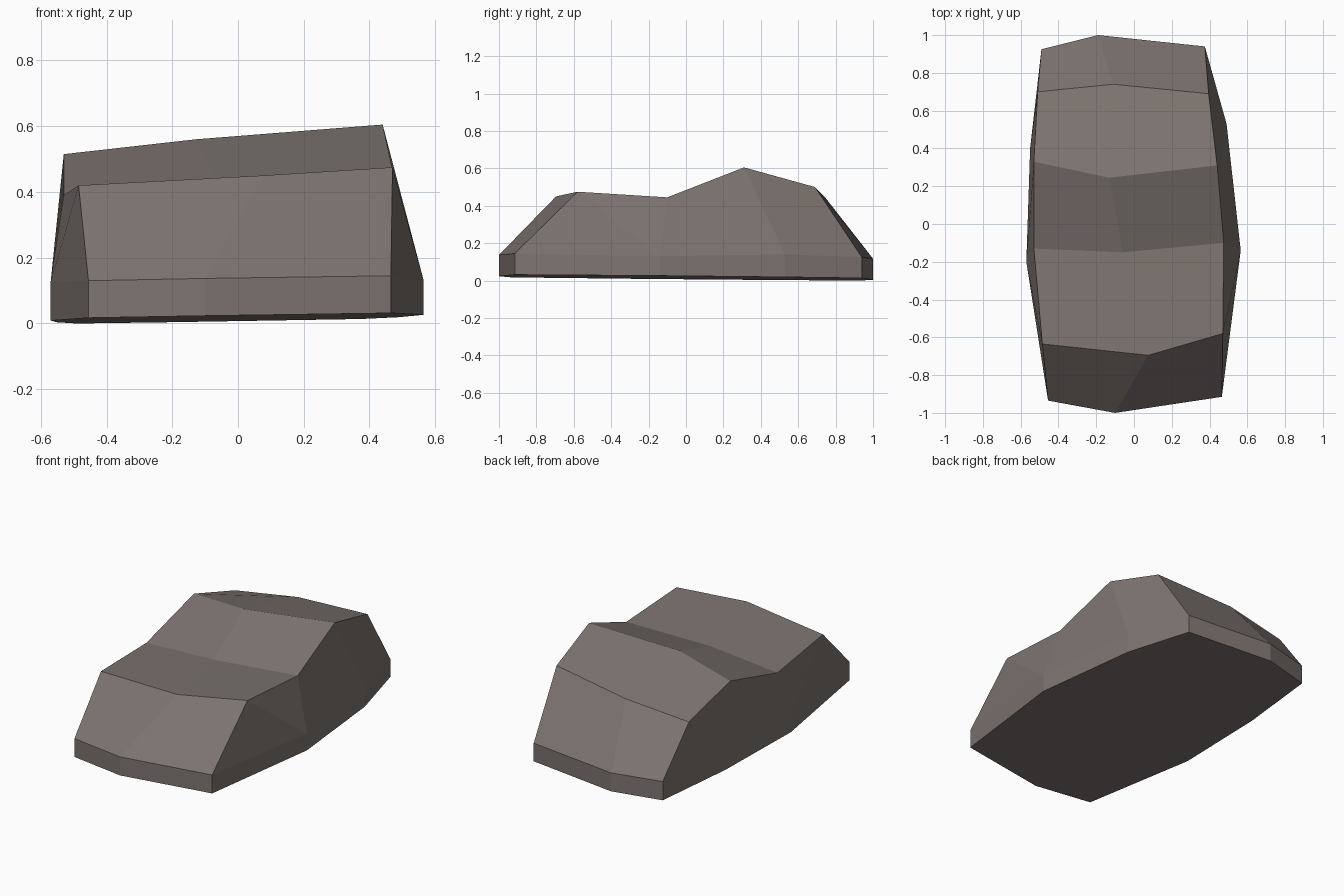
import bpy
import bmesh

default = bpy.data.objects.get("Cube")
if default:
    bpy.data.objects.remove(default, do_unlink=True)

# One grey-brown stone colour
stone = bpy.data.materials.new("stone_grey_brown")
colour = (0.205, 0.175, 0.162, 1)
stone.use_nodes = True
stone.diffuse_color = colour
bsdf = stone.node_tree.nodes["Principled BSDF"]
bsdf.inputs["Base Color"].default_value = colour
bsdf.inputs["Roughness"].default_value = 0.9

bm = bmesh.new()


def lane(points):
    return [bm.verts.new(p) for p in points]


def strip(a, b):
    """Join two equal rows of vertices with quads."""
    for i in range(len(a) - 1):
        bm.faces.new((a[i], a[i + 1], b[i + 1], b[i]))


# Crest lanes, each running front to back over the hump
crest_right = lane([(-.485, -.635, .42), (-.53, -.13, .39), (-.53, .33, .515), (-.51, .7, .40)])
crest_mid = lane([(.075, -.695, .45), (-.06, -.15, .42), (-.13, .245, .56), (-.11, .74, .45)])
crest_left = lane([(.47, -.58, .475), (.475, -.1, .445), (.44, .31, .605), (.395, .69, .50)])

# Upper rim of the low skirt
rim_right = lane([(-.455, -.935, .13), (-.57, -.2, .125), (-.55, .4, .125), (-.49, .925, .115)])
rim_left = lane([(.465, -.915, .145), (.565, -.14, .13), (.49, .53, .14), (.375, .94, .125)])
rim_front = bm.verts.new((-.1, -1, .137))
rim_back = bm.verts.new((-.19, 1, .117))

# Top surface
strip(crest_right, crest_mid)
strip(crest_mid, crest_left)

# Flanks, with the front panel split along its crease
for rim, crest in ((rim_right, crest_right), (rim_left, crest_left)):
    bm.faces.new((rim[0], rim[1], crest[0]))
    bm.faces.new((rim[1], crest[1], crest[0]))
    strip(rim[1:], crest[1:])

# Sloping ends
for i, tip in ((0, rim_front), (-1, rim_back)):
    strip([rim_right[i], tip, rim_left[i]],
          [crest_right[i], crest_mid[i], crest_left[i]])

# Skirt dropped onto a slightly tilted base plane
ring = [rim_front] + rim_left + [rim_back] + rim_right[::-1]
base = [bm.verts.new((v.co.x, v.co.y, .016 + .016 * v.co.x - .009 * v.co.y)) for v in ring]
strip(ring + ring[:1], base + base[:1])
bm.faces.new(base)

bmesh.ops.recalc_face_normals(bm, faces=bm.faces)
mesh = bpy.data.meshes.new("boulder")
bm.to_mesh(mesh)
bm.free()
mesh.materials.append(stone)
boulder = bpy.data.objects.new("boulder", mesh)
bpy.context.collection.objects.link(boulder)
